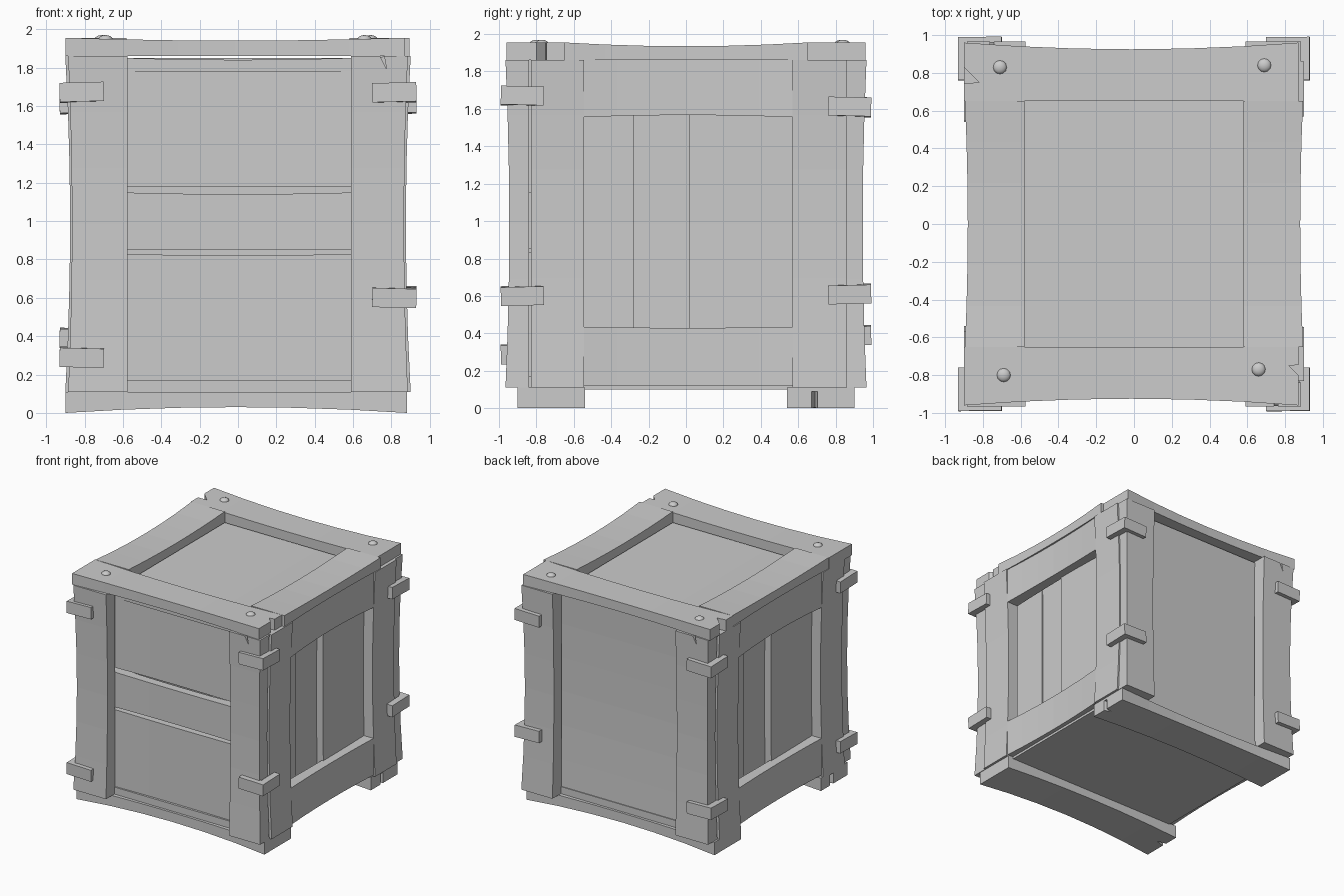
import bpy, bmesh, math
from mathutils import Matrix, Vector

if "Cube" in bpy.data.objects:
    bpy.data.objects.remove(bpy.data.objects["Cube"])


def finish(name, bm):
    bmesh.ops.recalc_face_normals(bm, faces=bm.faces[:])
    me = bpy.data.meshes.new(name)
    bm.to_mesh(me)
    bm.free()
    ob = bpy.data.objects.new(name, me)
    bpy.context.collection.objects.link(ob)
    return ob


def board(name, x, y, z, axis, bow=(0, 0, 0), cuts=5):
    """Box with loops along one axis; sides sag inward by bow at mid-length."""
    bm = bmesh.new()
    bmesh.ops.create_cube(bm, size=1)
    lo, hi = Vector((x[0], y[0], z[0])), Vector((x[1], y[1], z[1]))
    c, size = (lo + hi) / 2, hi - lo
    along = [e for e in bm.edges if abs((e.verts[0].co - e.verts[1].co)[axis]) > .5]
    bmesh.ops.subdivide_edges(bm, edges=along, cuts=cuts, use_grid_fill=True)
    for v in bm.verts:
        w = 1 - (2 * v.co[axis]) ** 2
        p = Vector([c[i] + v.co[i] * size[i] for i in range(3)])
        for i in range(3):
            if bow[i] * v.co[i] < 0:
                p[i] += bow[i] * w
        v.co = p
    return finish(name, bm)


def prism(name, pts, lo, hi, axis=2):
    """Outline extruded along z (axis 2) or y (axis 1)."""
    put = (lambda a, b, h: (a, b, h)) if axis == 2 else (lambda a, b, h: (a, h, b))
    bm = bmesh.new()
    f = bm.faces.new([bm.verts.new(put(a, b, lo)) for a, b in pts])
    r = bmesh.ops.extrude_face_region(bm, geom=[f])
    for v in r["geom"]:
        if isinstance(v, bmesh.types.BMVert):
            v.co[axis] = hi
    return finish(name, bm)


def chip(ob, pts, lo, hi, axis=2):
    """Cut a splintered wedge out of a board."""
    cutter = prism(ob.name + "_chip_cutter", pts, lo, hi, axis)
    cutter.hide_render = True
    cutter.hide_viewport = True
    m = ob.modifiers.new("chip", 'BOOLEAN')
    m.operation, m.object, m.solver = 'DIFFERENCE', cutter, 'EXACT'


def span(s, a, b):
    return tuple(sorted((s * a, s * b)))


for s, end in ((-1, "front"), (1, "back")):
    # top and bottom rails running left to right
    top = board(f"top_rail_{end}", (-.9, .87), span(s, .65, .96), (1.86, 1.955), 0,
                (0, -s * .035, -.015))
    chip(top, [(s * -.95, s * .88), (s * -.82, s * .75), (s * -.95, s * .74)], 1.8, 2)
    foot = board(f"bottom_rail_{end}", (-.9, .88), span(s, .54, .9), (0, .11), 0,
                 (0, -s * .03, .03))
    chip(foot, [(s * .95, s * .72), (s * .82, s * .69), (s * .95, s * .65)], -.05, .09)
    # front and back corner posts
    for t, side in ((-1, "left"), (1, "right")):
        post = board(f"{end}_post_{side}", span(t, .575 if t < 0 else .59, .885),
                     span(s, .84, .965), (.11, 1.86), 2, (-t * .02, -s * .02, 0))
        if t == -s:
            chip(post, [(t * .72, 1.9), (t * .755, 1.9), (t * .775, 1.79)],
                 s * .7, s * 1.1, 1)

for s, side in ((1, "right"), (-1, "left")):
    # top side rails and side posts, turned half a circle for the left side
    board(f"top_rail_{side}", span(s, .58, .895), (-.65, .65), (1.86, 1.955), 1,
          (-s * .015, 0, -.02))
    for a, b, end in ((-.83, -.545, "near"), (.57, .86, "far")):
        board(f"{side}_post_{end}", span(s, .78, .9), span(s, a, b), (.11, 1.86), 2,
              (-s * .025, 0, 0))
    # side cross rails
    for z, n, b in (((1.555, 1.86), "upper", .012), ((.12, .435), "lower", -.006)):
        board(f"{side}_cross_rail_{n}", span(s, .78, .885), span(s, -.56, .58), z, 1,
              (-s * .02, 0, b))
    # recessed vertical planks
    for k, (a, b, x) in enumerate(((-.6, -.28, .75), (-.28, .02, .74), (.02, .6, .8))):
        board(f"{side}_plank_{k + 1}", span(s, .69, x), span(s, a, b), (.12, 1.85), 2,
              (-s * .01, 0, 0))

# front horizontal planks with gaps
for k, z in enumerate(((.115, .835), (.85, 1.155), (1.18, 1.85))):
    board(f"front_plank_{k + 1}", (-.78, .78), (-.845 if k < 2 else -.83, -.76), z, 0,
          (0, .015, -.015))

# back, lid and floor panels
board("back_panel", (-.8, .8), (.76, .845), (.11, 1.85), 2, (0, -.02, 0))
board("lid_panel", (-.85, .85), (-.83, .83), (1.78, 1.86), 0, (0, 0, -.02))
board("floor_panel", (-.83, .83), (-.85, .85), (.1, .17), 0)

# L-shaped corner straps
straps = ((-1, -1, 1.67, .29), (1, -1, 1.67, .6), (1, 1, 1.61, .61), (-1, 1, 1.61, .39))
for i, (sx, sy, *heights) in enumerate(straps):
    X, Y = .93, .99
    L = [(X, Y), (.7, Y), (.7, Y - .055), (X - .055, Y - .055), (X - .055, .76), (X, .76)]
    for j, h in enumerate(heights):
        ob = prism(f"corner_strap_{i + 1}_{j + 1}", [(sx * a, sy * b) for a, b in L],
                   -.05, .05)
        tilt = math.radians(1.5 if j else -1.5)
        pivot = Vector((sx * .85, sy * .9, 0))
        ob.data.transform(Matrix.Translation(pivot + Vector((0, 0, h)))
                          @ Matrix.Rotation(tilt, 4, 'X') @ Matrix.Rotation(tilt, 4, 'Y')
                          @ Matrix.Translation(-pivot))

# round nail heads on the lid
for k, (x, y) in enumerate(((-.71, .83), (.69, .84), (-.69, -.8), (.66, -.77))):
    bm = bmesh.new()
    bmesh.ops.create_uvsphere(bm, u_segments=12, v_segments=8, radius=.037)
    bmesh.ops.transform(bm, matrix=Matrix.Translation((x, y, 1.947))
                        @ Matrix.Diagonal((1, 1, .6, 1)), verts=bm.verts[:])
    for f in bm.faces:
        f.smooth = True
    finish(f"nail_head_{k + 1}", bm)
